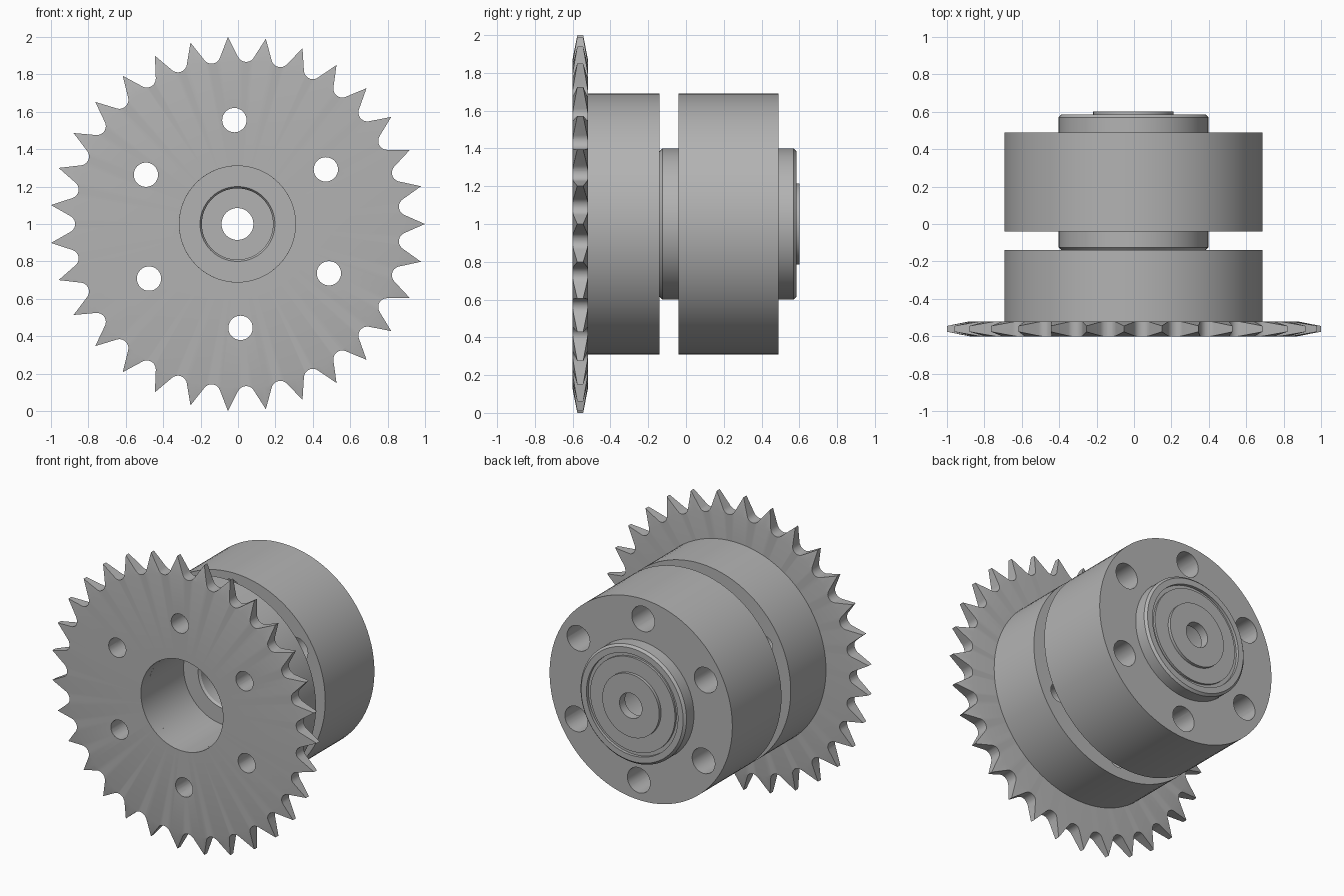
import bpy
import bmesh
from math import cos, sin, pi, radians, atan2, hypot

if "Cube" in bpy.data.objects:
    bpy.data.objects.remove(bpy.data.objects["Cube"], do_unlink=True)

CX, CZ = -0.003, 1.0      # shared axle axis, running along y
TEETH = 31
SEGMENTS = 96

steel = bpy.data.materials.new("plain_grey_steel")
steel.use_nodes = True
steel.diffuse_color = (0.45, 0.45, 0.45, 1)
steel.node_tree.nodes["Principled BSDF"].inputs["Base Color"].default_value = (0.45, 0.45, 0.45, 1)


def finish(bm, name):
    bmesh.ops.recalc_face_normals(bm, faces=bm.faces)
    mesh = bpy.data.meshes.new(name)
    bm.to_mesh(mesh)
    bm.free()
    mesh.materials.append(steel)
    obj = bpy.data.objects.new(name, mesh)
    bpy.context.collection.objects.link(obj)
    return obj


def lathe(name, profile, segments=SEGMENTS):
    """Revolve a closed (radius, y) loop around the axle."""
    bm = bmesh.new()
    rings = []
    for i in range(segments):
        t = 2 * pi * i / segments
        rings.append([bm.verts.new((CX + r * cos(t), y, CZ + r * sin(t))) for r, y in profile])
    n = len(profile)
    for i in range(segments):
        a, b = rings[i], rings[(i + 1) % segments]
        for j in range(n):
            k = (j + 1) % n
            bm.faces.new((a[j], a[k], b[k], b[j]))
    return finish(bm, name)


def prism(bm, points, y0, y1):
    """Extrude an outline of (x, z) points along y."""
    front = [bm.verts.new((x, y0, z)) for x, z in points]
    back = [bm.verts.new((x, y1, z)) for x, z in points]
    bm.faces.new(front)
    bm.faces.new(back[::-1])
    for i in range(len(points)):
        j = (i + 1) % len(points)
        bm.faces.new((front[i], back[i], back[j], front[j]))


def circle(x, z, r, n=32):
    return [(x + r * cos(2 * pi * i / n), z + r * sin(2 * pi * i / n)) for i in range(n)]


def bolt_drill(name, r):
    bm = bmesh.new()
    for k in range(6):
        a = radians(31.7 + 60 * k)
        prism(bm, circle(CX + 0.555 * cos(a), CZ + 0.555 * sin(a), r), -0.8, 0.8)
    return finish(bm, name)


def boolean(obj, cutter, operation):
    cutter.hide_render = True
    mod = obj.modifiers.new(operation, "BOOLEAN")
    mod.operation = operation
    mod.solver = "EXACT"
    mod.object = cutter
    bpy.context.view_layer.objects.active = obj
    bpy.ops.object.modifier_apply(modifier=mod.name)


# Toothed outline: sharp tip, then a rounded valley
outline = []
for k in range(TEETH):
    tip = 2 * pi * k / TEETH
    outline.append((CX + 1.001 * cos(tip), CZ + 1.001 * sin(tip)))
    valley = tip + pi / TEETH
    for i in range(11):
        a = radians(210 + 12 * i)
        u, v = 0.048 * cos(a), 0.915 + 0.048 * sin(a)
        t, r = valley + atan2(u, v), hypot(u, v)
        outline.append((CX + r * cos(t), CZ + r * sin(t)))
bm = bmesh.new()
prism(bm, outline, -0.65, -0.45)
sprocket = finish(bm, "sprocket_plate")

# Bored blank whose rim thins towards the tooth tips
blank = lathe("sprocket_blank", [(0.31, -0.6), (0.875, -0.6), (1.02, -0.572),
                                 (1.02, -0.548), (0.875, -0.52), (0.31, -0.52)], 192)
boolean(sprocket, blank, "INTERSECT")

# Front hub and rear body
hub = lathe("front_hub", [(0.31, -0.52), (0.69, -0.52), (0.69, -0.14), (0.31, -0.14)])
body = lathe("rear_body", [(0.39, -0.04), (0.69, -0.04), (0.69, 0.49), (0.39, 0.49)])

# Bearing sleeve with bevelled ends, a rear groove and a bored end cap
sleeve = lathe("bearing_sleeve", [
    (0.2, -0.14), (0.385, -0.14), (0.4, -0.125), (0.4, 0.57), (0.385, 0.585),
    (0.345, 0.585), (0.345, 0.565), (0.32, 0.565), (0.32, 0.58), (0.215, 0.58),
    (0.215, 0.6), (0.085, 0.6), (0.085, 0.54), (0.19, 0.54), (0.19, -0.125)])

# Bolt holes, wider in the rear body
small_drill = bolt_drill("small_bolt_drill", 0.065)
large_drill = bolt_drill("large_bolt_drill", 0.086)
boolean(sprocket, small_drill, "DIFFERENCE")
boolean(hub, small_drill, "DIFFERENCE")
boolean(body, large_drill, "DIFFERENCE")
for cutter in (blank, small_drill, large_drill):
    bpy.data.objects.remove(cutter, do_unlink=True)

# Smooth round walls, crisp edges
for obj in (sprocket, hub, body, sleeve):
    bpy.ops.object.select_all(action="DESELECT")
    obj.select_set(True)
    bpy.context.view_layer.objects.active = obj
    bpy.ops.object.shade_smooth_by_angle(angle=radians(25) if obj is not sprocket else radians(14))
